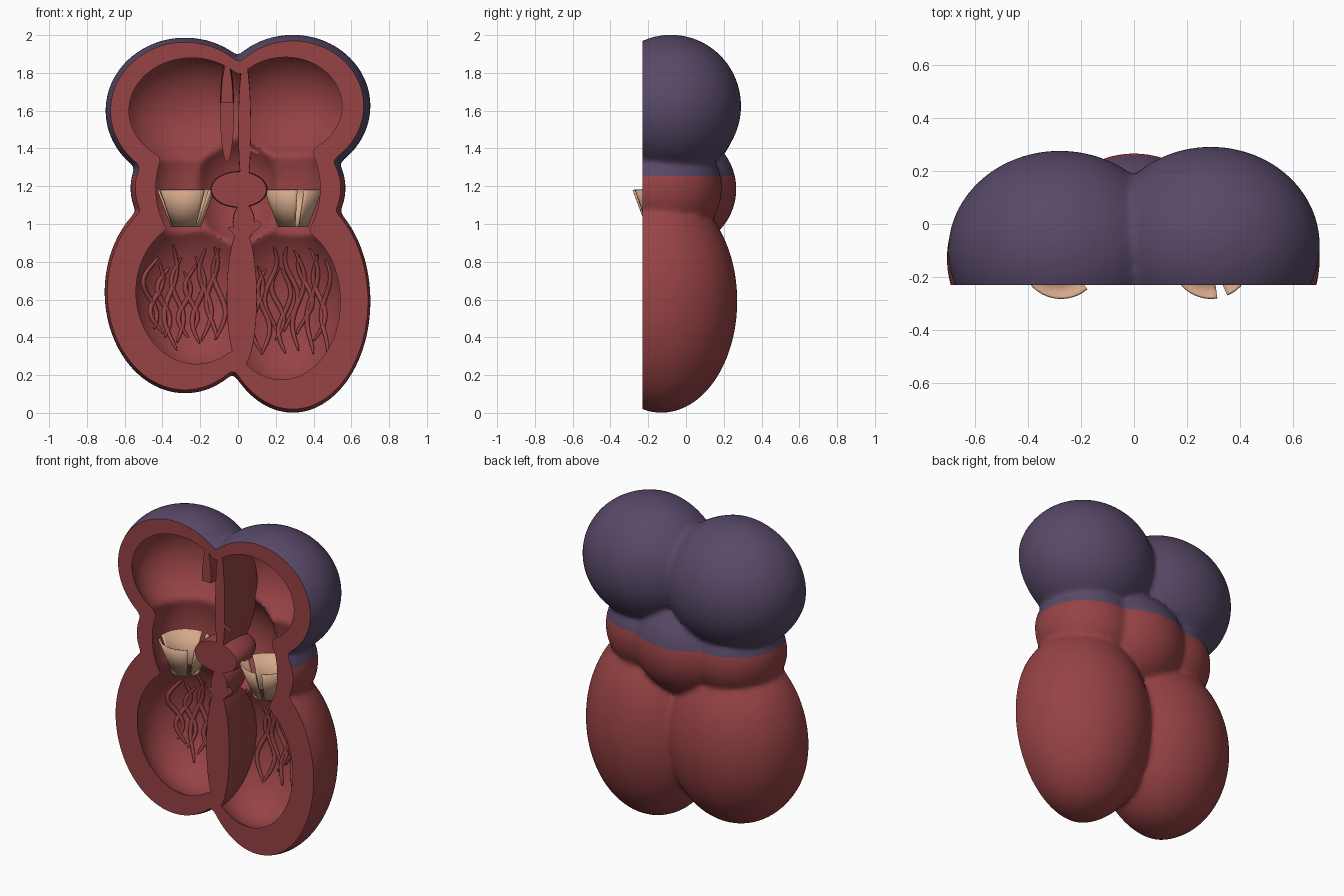
import bpy, bmesh, math, random
from mathutils import Vector, Matrix

random.seed(4)
if "Cube" in bpy.data.objects:
    bpy.data.objects.remove(bpy.data.objects["Cube"], do_unlink=True)

CUT = -0.23          # front cutting plane
SPLIT = 1.255        # height where the outer colour changes


def material(name, rgb):
    m = bpy.data.materials.new(name)
    m.use_nodes = True
    m.diffuse_color = (*rgb, 1)
    m.node_tree.nodes["Principled BSDF"].inputs["Base Color"].default_value = (*rgb, 1)
    return m


RED = material("muscle red", (0.308, 0.055, 0.059))
PURPLE = material("dusky purple", (0.098, 0.066, 0.138))
TAN = material("valve tan", (0.66, 0.39, 0.255))


def add_object(name, bm, mat):
    me = bpy.data.meshes.new(name)
    bm.to_mesh(me)
    bm.free()
    me.materials.append(mat)
    ob = bpy.data.objects.new(name, me)
    bpy.context.collection.objects.link(ob)
    return ob


def ellipsoid(centre, radii, segments=64):
    bm = bmesh.new()
    mat = Matrix.Translation(centre) @ Matrix.Diagonal((*radii, 1))
    bmesh.ops.create_uvsphere(bm, u_segments=segments, v_segments=segments // 2,
                              radius=1, matrix=mat)
    return bm


def smooth(ob, angle=35):
    bpy.ops.object.select_all(action="DESELECT")
    ob.select_set(True)
    bpy.context.view_layer.objects.active = ob
    bpy.ops.object.shade_smooth_by_angle(angle=math.radians(angle))


def bake(ob):
    dg = bpy.context.evaluated_depsgraph_get()
    me = bpy.data.meshes.new_from_object(ob.evaluated_get(dg))
    ob.modifiers.clear()
    ob.data = me


def boolean(ob, tool, operation):
    mod = ob.modifiers.new("bool", "BOOLEAN")
    mod.operation, mod.solver, mod.object = operation, "EXACT", tool
    bake(ob)
    bpy.data.objects.remove(tool, do_unlink=True)


# Join ellipsoids and soften the creases between them
def blend(name, shapes):
    ob = add_object(name, ellipsoid(*shapes[0]), RED)
    for s in shapes[1:]:
        boolean(ob, add_object("tool", ellipsoid(*s), RED), "UNION")
    remesh = ob.modifiers.new("remesh", "REMESH")
    remesh.mode, remesh.voxel_size = "VOXEL", 0.016
    soften = ob.modifiers.new("soften", "SMOOTH")
    soften.factor, soften.iterations = 0.5, 6
    bake(ob)
    return ob


def box(lo, hi):
    lo, hi = Vector(lo), Vector(hi)
    bm = bmesh.new()
    bmesh.ops.create_cube(bm, size=1, matrix=Matrix.Translation((lo + hi) / 2)
                          @ Matrix.Diagonal((*(hi - lo), 1)))
    return add_object("tool", bm, RED)


# Outer chambers: two upper, two lower, valve band
OUTER = [
    ((0.29, -0.08, 1.625), (0.412, 0.372, 0.377)),
    ((-0.28, -0.10, 1.60), (0.422, 0.377, 0.387)),
    ((0.29, -0.13, 0.592), (0.412, 0.402, 0.592)),
    ((-0.28, -0.13, 0.64), (0.427, 0.392, 0.537)),
    ((0.27, -0.11, 1.19), (0.30, 0.30, 0.29)),
    ((-0.27, -0.11, 1.19), (0.30, 0.30, 0.29)),
    ((0, -0.05, 1.185), (0.33, 0.317, 0.315)),
]
# Hollow chambers
LOWER_INNER = {1: ((0.23, -0.13, 0.59), (0.335, 0.28, 0.445)),
               -1: ((-0.22, -0.13, 0.64), (0.345, 0.275, 0.41))}
INNER = [
    ((0.25, -0.08, 1.625), (0.355, 0.285, 0.305)),
    ((-0.245, -0.10, 1.60), (0.375, 0.285, 0.315)),
    LOWER_INNER[1], LOWER_INNER[-1],
    ((0.26, -0.11, 1.19), (0.22, 0.2, 0.36)),
    ((-0.26, -0.11, 1.19), (0.22, 0.2, 0.36)),
    ((0, -0.05, 1.19), (0.25, 0.25, 0.3)),
]

shell = blend("chamber_shell", OUTER)
boolean(shell, blend("tool", INNER), "DIFFERENCE")
boolean(shell, box((-2, -2, -1), (2, CUT, 3)), "DIFFERENCE")
shell.data.materials.clear()
for mat in (RED, PURPLE):
    shell.data.materials.append(mat)

# Colour the outside of the upper chambers
bm = bmesh.new()
bm.from_mesh(shell.data)
bmesh.ops.bisect_plane(bm, geom=bm.verts[:] + bm.edges[:] + bm.faces[:],
                       plane_co=(0, 0, SPLIT), plane_no=(0, 0, 1))
bm.normal_update()


def depth(p):
    return min(math.sqrt(sum(((p[i] - c[i]) / r[i]) ** 2 for i in range(3)))
               for c, r in OUTER)


for f in bm.faces:
    p = f.calc_center_median()
    on_cut = f.normal.y < -0.99 and p.y < CUT + 0.002
    f.material_index = int(p.z > SPLIT and not on_cut and depth(p) > 0.95)
bm.to_mesh(shell.data)
bm.free()
smooth(shell)


# Dividing walls and central ring, sliced flush with the cut face
def wall(name, centre, radii):
    bm = ellipsoid(centre, radii, 48)
    cut = bmesh.ops.bisect_plane(bm, geom=bm.verts[:] + bm.edges[:] + bm.faces[:],
                                 plane_co=(0, CUT, 0), plane_no=(0, -1, 0),
                                 clear_outer=True)
    edges = [e for e in cut["geom_cut"] if isinstance(e, bmesh.types.BMEdge)]
    bmesh.ops.contextual_create(bm, geom=edges)
    return add_object(name, bm, RED)


smooth(wall("lower_septum", (0.02, -0.2, 0.61), (0.08, 0.34, 0.37)))
smooth(wall("septum_neck", (0.03, -0.18, 1.01), (0.058, 0.2, 0.1)))
smooth(wall("central_ring", (0.005, -0.16, 1.183), (0.152, 0.25, 0.097)))
smooth(wall("upper_septum", (0.035, -0.16, 1.51), (0.034, 0.3, 0.36)))
flap = wall("upper_septum_flap", (-0.058, -0.1, 1.6), (0.038, 0.27, 0.28))
boolean(flap, box((-0.2, -1, 1), (0.1, -0.03, 1.64)), "DIFFERENCE")
smooth(flap)


# Valve cups made of three leaflets with narrow gaps
def valve(name, x, gap_angle, gap=15, steps=14):
    bm = bmesh.new()
    rings = [(0.153, 1.178), (0.116, 1.08), (0.08, 0.985)]
    for leaf in range(3):
        start = gap_angle + 120 * leaf + gap / 2
        rows = []
        for r, z in rings:
            row = []
            for i in range(steps + 1):
                a = math.radians(start + (120 - gap) * i / steps)
                row.append(bm.verts.new((x + r * math.cos(a), -0.13 + r * math.sin(a), z)))
            rows.append(row)
        for low, high in zip(rows[1:], rows):
            for i in range(steps):
                bm.faces.new((low[i], low[i + 1], high[i + 1], high[i]))
    ob = add_object(name, bm, TAN)
    mod = ob.modifiers.new("thickness", "SOLIDIFY")
    mod.thickness = 0.01
    smooth(ob)


valve("right_valve", -0.275, -42)
valve("left_valve", 0.292, -74)


# Muscle strands running over the back wall of the lower chambers
def strands(name, side, count=11, steps=24):
    cu = bpy.data.curves.new(name, "CURVE")
    cu.dimensions = "3D"
    cu.bevel_depth = 0.014
    cu.bevel_resolution = 2
    cu.use_fill_caps = True
    cu.materials.append(RED)
    c, r = LOWER_INNER[side]
    for k in range(count):
        x0 = 0.11 + 0.33 * k / (count - 1)
        top = random.uniform(0.74, 0.89)
        bottom = random.uniform(0.30, 0.46)
        phase = math.pi * (k % 2) + random.uniform(-0.8, 0.8)
        sp = cu.splines.new("POLY")
        sp.points.add(steps)
        for i, pt in enumerate(sp.points):
            t = i / steps
            z = top + (bottom - top) * t
            x = side * (x0 + 0.032 * math.sin(phase + 7 * t)
                        + 0.03 * (x0 - 0.2) / 0.2 * math.sin(math.pi * t))
            d = 1 - ((x - c[0]) / r[0]) ** 2 - ((z - c[2]) / r[2]) ** 2
            y = c[1] + r[1] * math.sqrt(max(d, 0.02)) - 0.006
            pt.co = (x, y, z, 1)
            pt.radius = 0.3 + 0.7 * math.sin(math.pi * t) ** 0.5 if 0 < i < steps else 0.3
        sp.use_smooth = True
    ob = bpy.data.objects.new(name, cu)
    bpy.context.collection.objects.link(ob)


strands("left_muscle_strands", 1)
strands("right_muscle_strands", -1)
